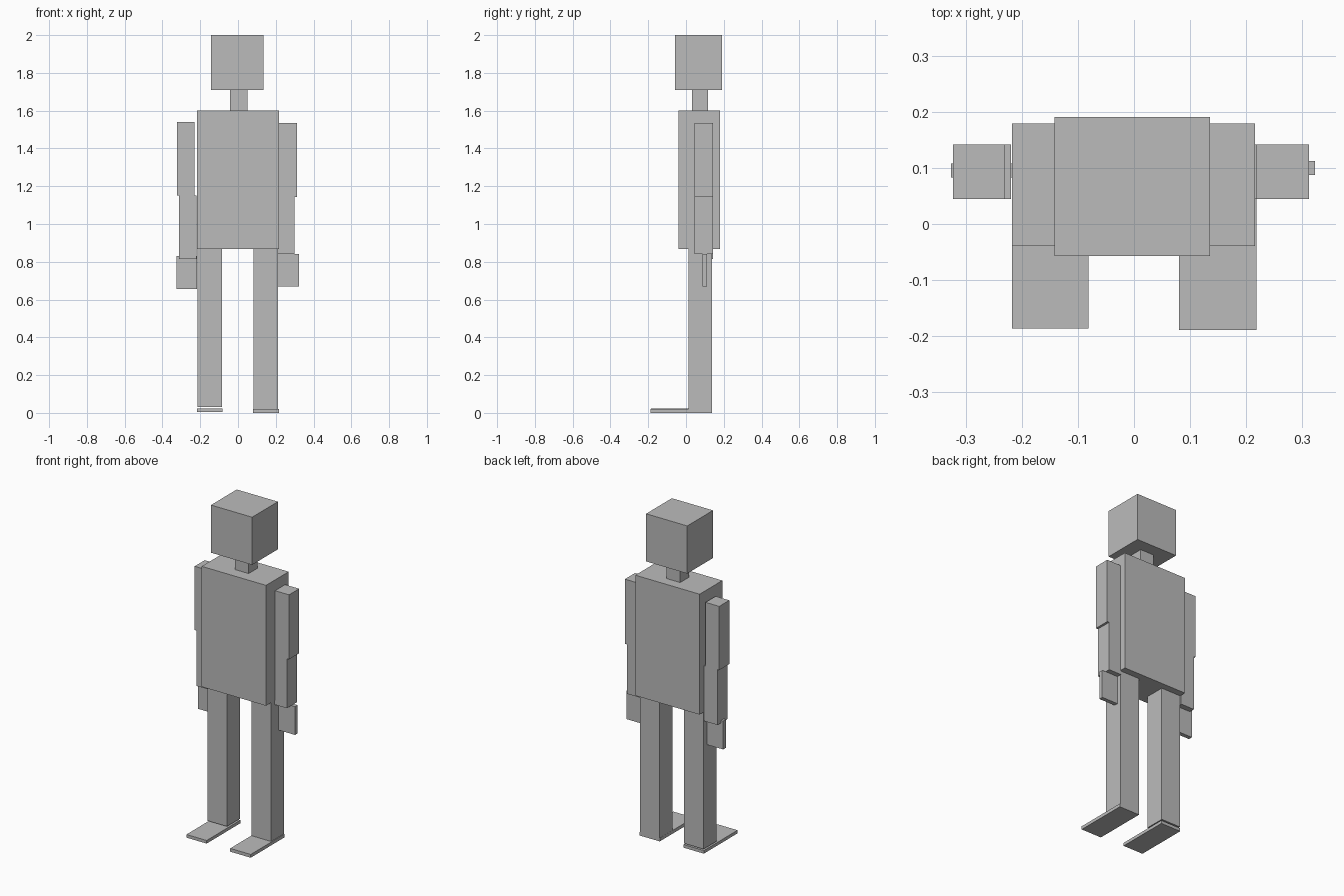
import bpy
import bmesh
from mathutils import Vector

if "Cube" in bpy.data.objects:
    bpy.data.objects.remove(bpy.data.objects["Cube"])

grey = bpy.data.materials.new("plain grey")
grey.diffuse_color = (0.5, 0.5, 0.5, 1.0)
grey.use_nodes = True
grey.node_tree.nodes["Principled BSDF"].inputs["Base Color"].default_value = grey.diffuse_color


def box(name, x, y, z):
    """Box spanning the given (min, max) range on each axis."""
    lo, hi = Vector((x[0], y[0], z[0])), Vector((x[1], y[1], z[1]))
    centre, size = (lo + hi) / 2, hi - lo
    bm = bmesh.new()
    bmesh.ops.create_cube(bm, size=1.0)
    bmesh.ops.scale(bm, vec=size, verts=bm.verts)
    mesh = bpy.data.meshes.new(name)
    bm.to_mesh(mesh)
    bm.free()
    mesh.materials.append(grey)
    obj = bpy.data.objects.new(name, mesh)
    obj.location = centre
    bpy.context.collection.objects.link(obj)
    return obj


# Head, neck and torso
box("head", (-0.142, 0.135), (-0.057, 0.191), (1.71, 2.0))
box("neck", (-0.042, 0.049), (0.032, 0.116), (1.60, 1.71))
box("torso", (-0.217, 0.216), (-0.039, 0.179), (0.867, 1.60))

# Arms: the two sides hang slightly differently
arm_y = (0.045, 0.142)
box("upper_arm_right", (-0.323, -0.231), arm_y, (1.152, 1.54))
box("forearm_right", (-0.312, -0.219), arm_y, (0.815, 1.152))
box("hand_right", (-0.326, -0.217), (0.083, 0.108), (0.657, 0.83))
box("upper_arm_left", (0.218, 0.312), arm_y, (1.143, 1.536))
box("forearm_left", (0.212, 0.298), arm_y, (0.842, 1.143))
box("hand_left", (0.212, 0.323), (0.087, 0.112), (0.67, 0.842))

# Legs and flat feet
leg_y = (0.014, 0.138)
box("leg_right", (-0.215, -0.084), leg_y, (0.032, 0.867))
box("foot_right", (-0.217, -0.081), (-0.186, 0.138), (0.005, 0.024))
box("leg_left", (0.081, 0.213), leg_y, (0.02, 0.867))
box("foot_left", (0.080, 0.218), (-0.189, 0.138), (0.0, 0.02))
